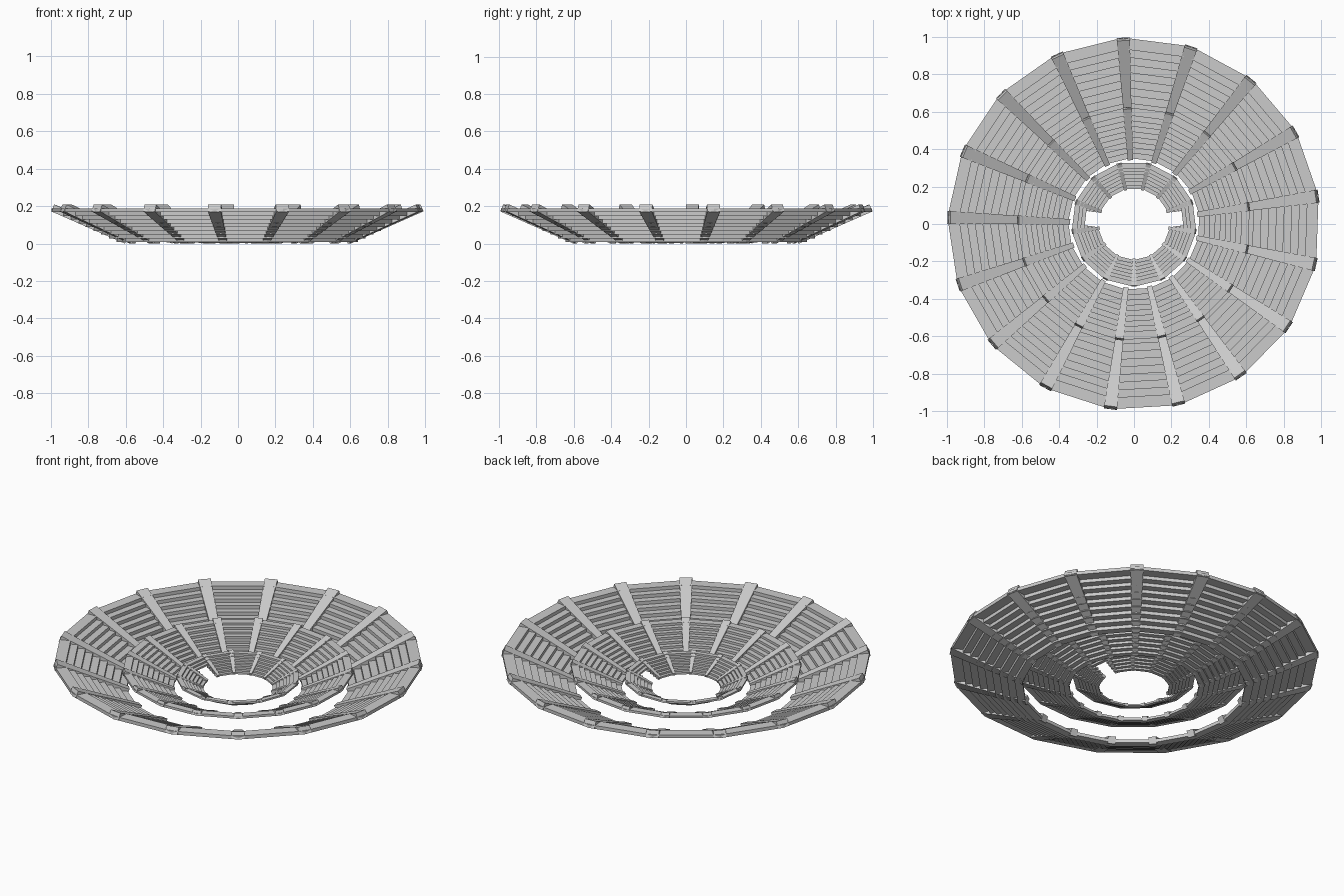
import bpy, bmesh
from math import cos, sin, radians, hypot, pi

if "Cube" in bpy.data.objects:
    bpy.data.objects.remove(bpy.data.objects["Cube"])


def make_object(name, bm):
    bmesh.ops.recalc_face_normals(bm, faces=bm.faces)
    me = bpy.data.meshes.new(name)
    bm.to_mesh(me)
    bm.free()
    ob = bpy.data.objects.new(name, me)
    bpy.context.collection.objects.link(ob)
    return ob


def hexahedron(bm, low, high):
    """Closed block from four lower and four upper corners."""
    a = [bm.verts.new(p) for p in low]
    b = [bm.verts.new(p) for p in high]
    bm.faces.new(a[::-1])
    bm.faces.new(b)
    for i in range(4):
        j = (i + 1) % 4
        bm.faces.new((a[i], a[j], b[j], b[i]))


def chord_point(r, a0, a1, t):
    return (r * (cos(a0) * (1 - t) + cos(a1) * t),
            r * (sin(a0) * (1 - t) + sin(a1) * t))


def tier(name, sides, phase, r0, r1, height, steps, thick, w0, w1,
         notches=(), notch_r=0.0, notch_half=0.037):
    step_ang = 2 * pi / sides
    start = radians(phase)

    # Stepped rows of seating between the aisles
    bm = bmesh.new()
    z0, z1 = 0.04 * height, 0.9 * height
    rise = (z1 - z0) / steps
    tread = (r1 - r0) / (steps + 0.5)
    for k in range(sides):
        a0, a1 = start + k * step_ang, start + (k + 1) * step_ang
        for i in range(steps):
            ri = r0 + i * tread
            ro = r1 if i == steps - 1 else ri + tread * 1.06
            spans = [(0, 1)]
            if k in notches and ri + tread * 0.5 < notch_r:
                g = notch_half / (2 * ri * sin(step_ang / 2))
                spans = [(0, 0.5 - g), (0.5 + g, 1)] if g < 0.48 else []
            for t0, t1 in spans:
                quad = [chord_point(ri, a0, a1, t0), chord_point(ro, a0, a1, t0),
                        chord_point(ro, a0, a1, t1), chord_point(ri, a0, a1, t1)]
                zl, zh = z0 + i * rise, z0 + (i + 1) * rise
                hexahedron(bm, [(x, y, zl) for x, y in quad],
                           [(x, y, zh) for x, y in quad])
    make_object(name + "_rows", bm)

    # Sloping tapered aisle slabs over each corner
    bm = bmesh.new()
    zt = height - thick * 0.9
    length = hypot(r1 - r0, zt)
    nr, nz = -zt / length * thick, (r1 - r0) / length * thick
    for k in range(sides):
        a = start + k * step_ang

        def at(r, s, z):
            return (r * cos(a) - s * sin(a), r * sin(a) + s * cos(a), z)

        base = [(r0, -w0 / 2, 0), (r1, -w1 / 2, zt), (r1, w1 / 2, zt), (r0, w0 / 2, 0)]
        hexahedron(bm, [at(*p) for p in base],
                   [at(r + nr, s, z + nz) for r, s, z in base])
    make_object(name + "_aisles", bm)


# Three nested bowls of stands
tier("outer_tier", 17, 93.3, 0.605, 0.997, 0.208, 9, 0.04, 0.042, 0.07)
tier("middle_tier", 17, 93.3, 0.352, 0.625, 0.145, 9, 0.027, 0.028, 0.047)
# Inner bowl has a gateway notch on the left and on the right
tier("inner_tier", 13, -90, 0.192, 0.335, 0.085, 7, 0.017, 0.016, 0.028,
     notches=(3, 9), notch_r=0.265)
